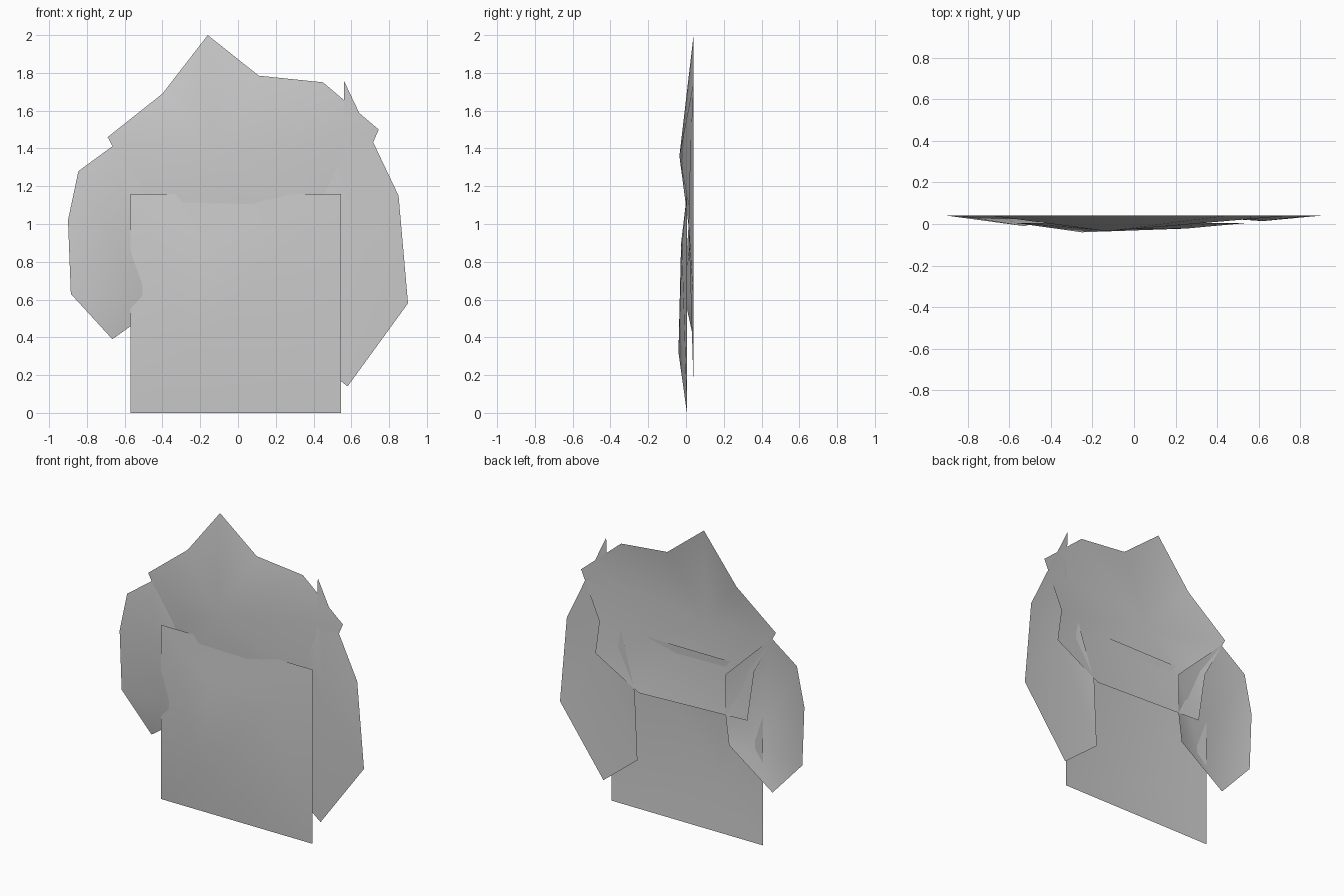
import bpy
from mathutils import Vector
from mathutils.geometry import delaunay_2d_cdt

cube = bpy.data.objects.get("Cube")
if cube:
    bpy.data.objects.remove(cube, do_unlink=True)

GREY = (0.6, 0.6, 0.6, 1.0)
mat = bpy.data.materials.new("pale grey")
mat.use_nodes = True
mat.diffuse_color = GREY
mat.node_tree.nodes["Principled BSDF"].inputs["Base Color"].default_value = GREY


def sheet(name, rim_y, rim, bulges):
    """Thin sheet: an outline of (x, z[, y]) points, pushed forward at the bulges (x, z, y)."""
    points = [p if len(p) > 2 else (*p, rim_y) for p in rim] + bulges
    flat = [Vector(p[:2]) for p in points]
    n = len(rim)
    edges = [(i, (i + 1) % n) for i in range(n)]
    if len(bulges) == 1:      # a single peak fans out to the whole rim
        faces = [(a, b, n) for a, b in edges]
    else:
        flat, _, faces, *_ = delaunay_2d_cdt(flat, edges, [list(range(n))], 1, 1e-5)
    # keep every face looking to the front
    oriented = []
    for f in faces:
        a, b, c = (flat[i] for i in f)
        oriented.append(f if (b - a).cross(c - a) > 0 else f[::-1])
    mesh = bpy.data.meshes.new(name)
    mesh.from_pydata([(x, y, z) for x, z, y in points], [], oriented)
    mesh.materials.append(mat)
    mesh.shade_smooth()
    obj = bpy.data.objects.new(name, mesh)
    bpy.context.collection.objects.link(obj)
    return obj


# Square lower sheet, gently domed
sheet("lower_sheet", 0.005,
      [(-0.57, 0), (0.545, 0), (0.545, 1.16), (-0.57, 1.16)],
      [(-0.25, 0.32, -0.04), (0.25, 0.88, -0.022), (-0.2, 0.9, -0.026)])

# Jagged top sheet with one forward peak
sheet("top_sheet", 0.04,
      [(-0.16, 2.0), (-0.4, 1.69), (-0.69, 1.46), (-0.53, 1.16), (-0.48, 0.82),
       (0.32, 0.79), (0.64, 0.97), (0.61, 1.19), (0.745, 1.5), (0.45, 1.75),
       (0.11, 1.785)],
      [(-0.13, 1.36, -0.035)])

# Side sheets tucked behind the lower one
sheet("right_side_sheet", 0.04,
      [(-0.66, 1.415), (-0.845, 1.28), (-0.9, 1.02), (-0.885, 0.63),
       (-0.665, 0.39), (-0.345, 0.62), (-0.32, 0.81), (-0.32, 1.085)],
      [(-0.53, 0.62, -0.01)])
sheet("left_side_sheet", 0.04,
      [(0.56, 1.76), (0.56, 1.38, 0.022), (0.46, 1.16, 0.025), (0.35, 0.79),
       (0.33, 0.34), (0.58, 0.14), (0.9, 0.58), (0.85, 1.15)],
      [(0.62, 1.0, 0.014)])
